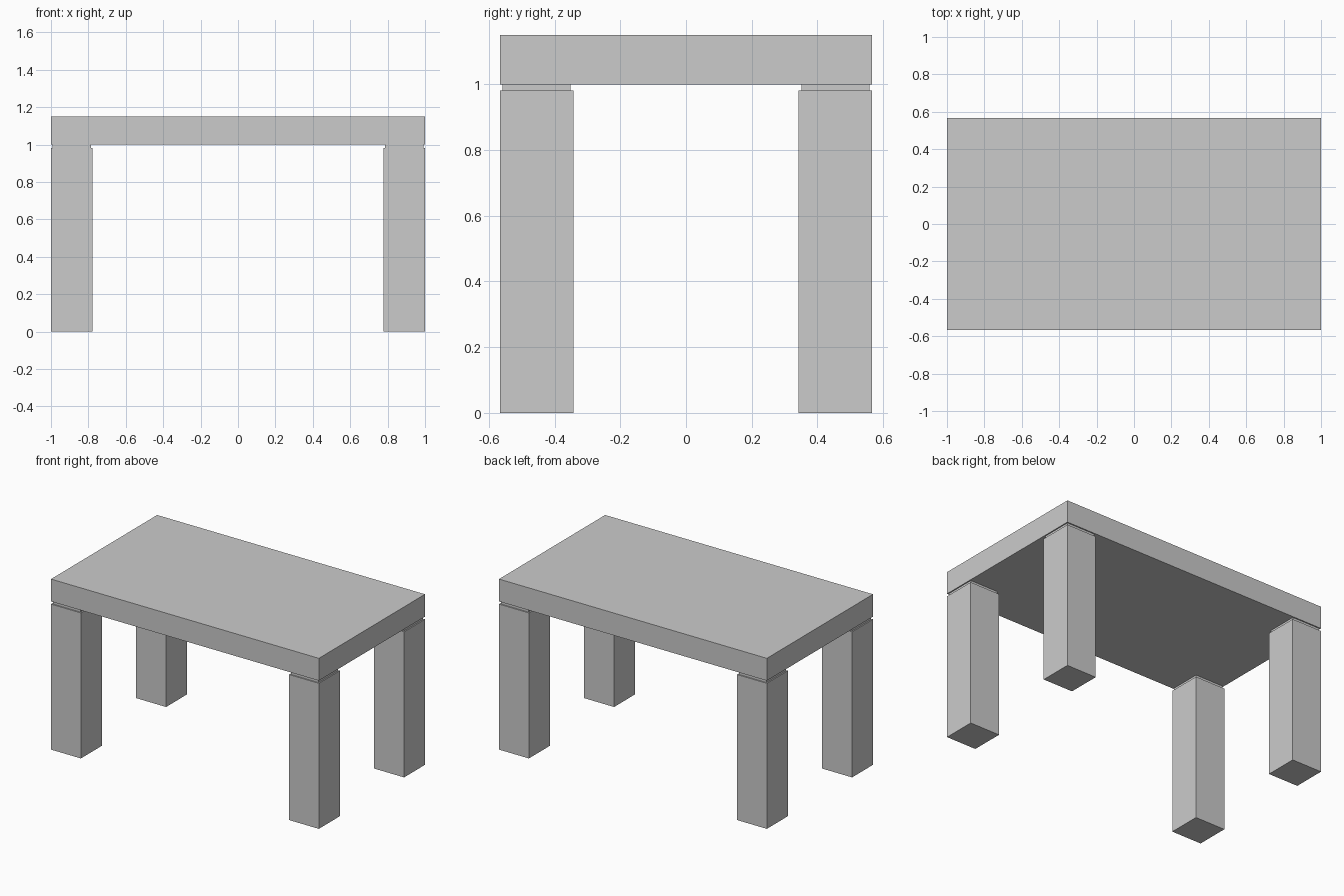
import bpy

if "Cube" in bpy.data.objects:
    bpy.data.objects.remove(bpy.data.objects["Cube"])

TOP_X, TOP_Y = 1.0, 0.566      # half sizes of the table top
LEG = 0.223                    # leg width
INSET = 0.008                  # how far the neck steps in
LEG_TOP, TOP_BOTTOM, TOP_TOP = 0.982, 1.0, 1.151


def box(name, centre, width, depth, z0, z1):
    bpy.ops.mesh.primitive_cube_add(size=1, location=(*centre, (z0 + z1) / 2))
    obj = bpy.context.object
    obj.name = name
    obj.scale = (width, depth, z1 - z0)
    bpy.ops.object.transform_apply(location=True, rotation=False, scale=True)
    return obj


# Table top slab
box("table_top", (0, 0), 2 * TOP_X, 2 * TOP_Y, TOP_BOTTOM, TOP_TOP)

# Four corner legs, each with a recessed neck under the slab
for side, sx in (("left", -1), ("right", 1)):
    for end, sy in (("front", -1), ("back", 1)):
        centre = (sx * (TOP_X - LEG / 2), sy * (TOP_Y - LEG / 2))
        box(f"{end}_{side}_leg", centre, LEG, LEG, 0, LEG_TOP)
        neck = LEG - 2 * INSET
        box(f"{end}_{side}_neck", centre, neck, neck, LEG_TOP, TOP_BOTTOM)
